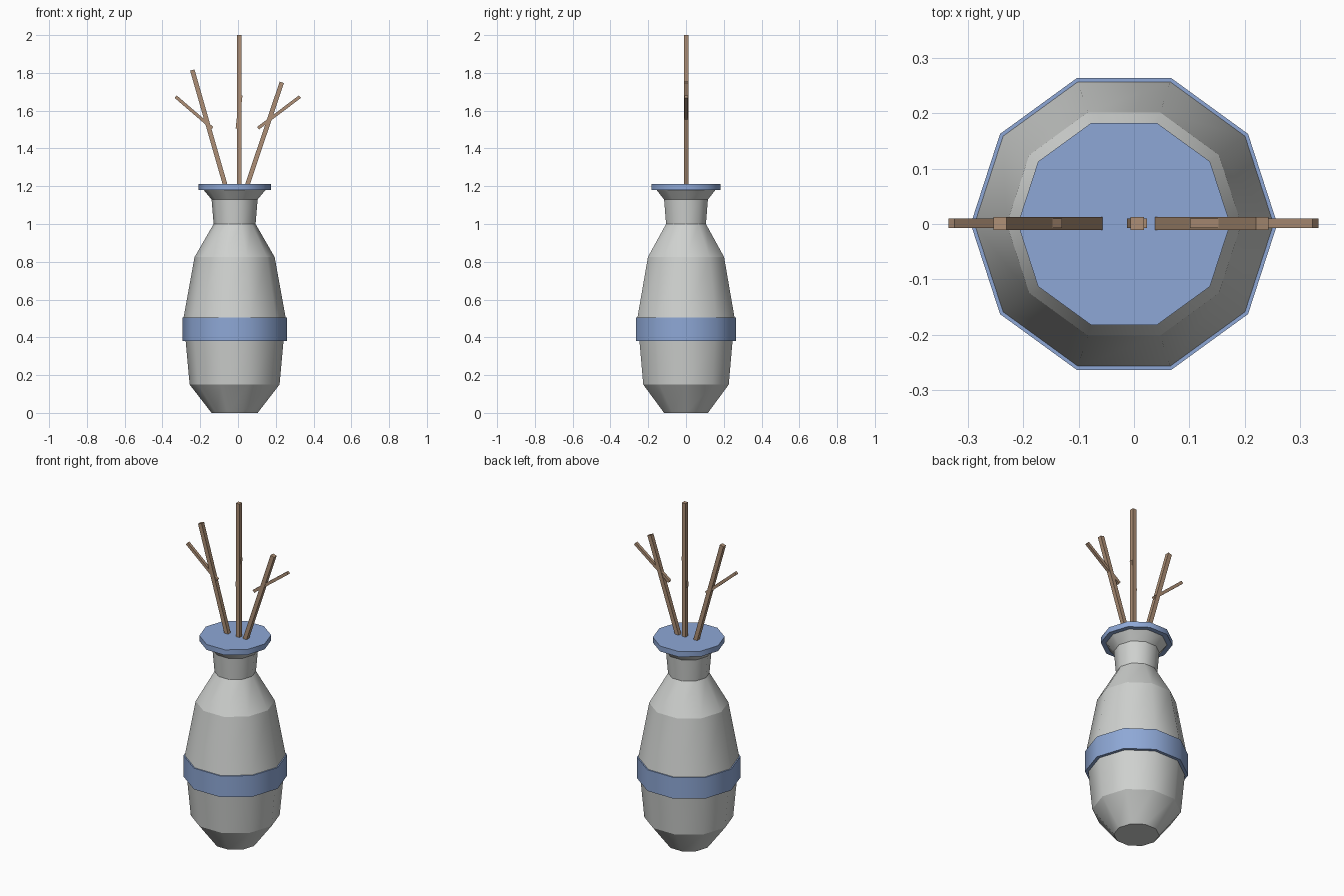
import bpy, bmesh, math
from mathutils import Vector

if "Cube" in bpy.data.objects:
    bpy.data.objects.remove(bpy.data.objects["Cube"])

SIDES = 10
CX = -0.018  # vase axis sits slightly left of centre


def material(name, rgb):
    m = bpy.data.materials.new(name)
    m.diffuse_color = (*rgb, 1)
    m.use_nodes = True
    m.node_tree.nodes["Principled BSDF"].inputs["Base Color"].default_value = m.diffuse_color
    return m


GREY = material("pale grey", (0.62, 0.635, 0.62))
BLUE = material("soft blue", (0.27, 0.39, 0.67))
WOOD = material("twig brown", (0.42, 0.275, 0.18))


def finish(bm, name, mat):
    bmesh.ops.recalc_face_normals(bm, faces=bm.faces)
    me = bpy.data.meshes.new(name)
    bm.to_mesh(me)
    bm.free()
    me.materials.append(mat)
    ob = bpy.data.objects.new(name, me)
    bpy.context.collection.objects.link(ob)
    return ob


def lathe(name, profile, mat):
    """Ten-sided turned solid: smooth around, crisp at each ring."""
    bm = bmesh.new()
    rings = []
    for r, z in profile:
        rings.append([bm.verts.new((CX + r * math.cos(math.tau * i / SIDES),
                                    r * math.sin(math.tau * i / SIDES), z))
                      for i in range(SIDES)])
    for a, b in zip(rings, rings[1:]):
        for i in range(SIDES):
            j = (i + 1) % SIDES
            bm.faces.new((a[i], a[j], b[j], b[i])).smooth = True
    bm.faces.new(rings[0])
    bm.faces.new(rings[-1])
    for e in bm.edges:
        if abs(e.verts[0].co.z - e.verts[1].co.z) < 1e-5:
            e.smooth = False
    return finish(bm, name, mat)


def stick(name, start, end, width):
    """Square bar between two (x, z) points."""
    a, b = Vector((start[0], 0.001, start[1])), Vector((end[0], 0.001, end[1]))
    d = (b - a).normalized()
    side = Vector((d.z, 0, -d.x)) * width / 2
    depth = Vector((0, width / 2, 0))
    bm = bmesh.new()
    ends = [[bm.verts.new(p + side * s + depth * t)
             for s, t in ((-1, -1), (1, -1), (1, 1), (-1, 1))] for p in (a, b)]
    for i in range(4):
        j = (i + 1) % 4
        bm.faces.new((ends[0][i], ends[0][j], ends[1][j], ends[1][i]))
    bm.faces.new(ends[0])
    bm.faces.new(ends[1])
    return finish(bm, name, WOOD)


# Vase body, belly band and rim
lathe("vase_body", [(0.122, 0), (0.238, 0.15), (0.259, 0.38), (0.271, 0.5),
                    (0.212, 0.825), (0.111, 1.0), (0.122, 1.13), (0.168, 1.185)], GREY)
lathe("belly_band", [(0.277, 0.38), (0.277, 0.505)], BLUE)
lathe("rim", [(0.192, 1.18), (0.192, 1.212)], BLUE)

# Twigs
stick("twig_centre", (0.006, 1.2), (0.006, 2.0), 0.024)
stick("twig_left", (-0.066, 1.2), (-0.242, 1.815), 0.024)
stick("twig_right", (0.047, 1.2), (0.232, 1.75), 0.024)

# Side shoots
stick("shoot_centre", (-0.004, 1.505), (0.015, 1.68), 0.017)
stick("shoot_left", (-0.136, 1.507), (-0.330, 1.674), 0.017)
stick("shoot_right", (0.106, 1.507), (0.328, 1.674), 0.017)
